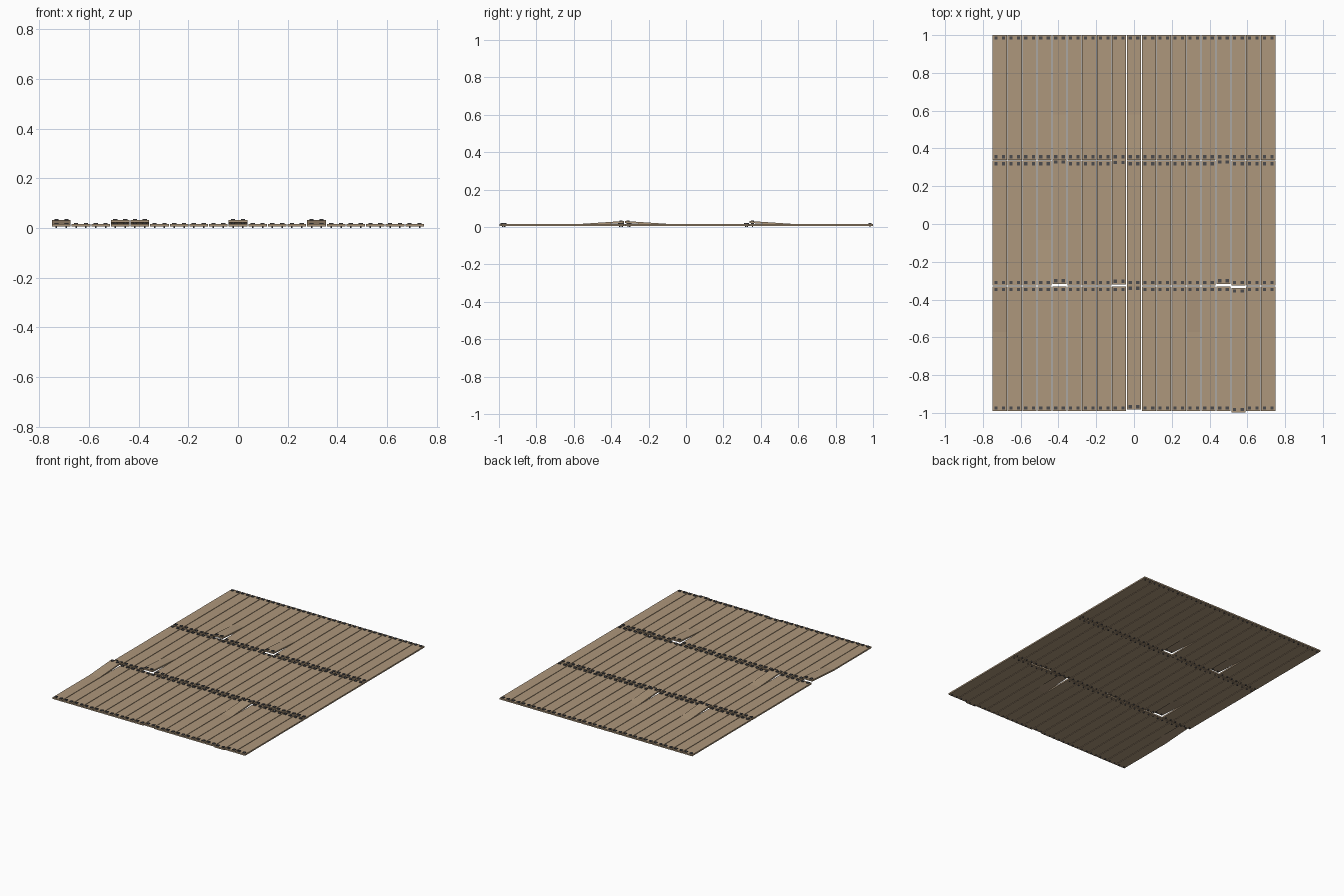
import bpy, bmesh

if "Cube" in bpy.data.objects:
    bpy.data.objects.remove(bpy.data.objects["Cube"])

COLS, PITCH, GAP = 19, 1.5 / 19, 0.004
ROWS = {"front": (-0.99, -0.331), "middle": (-0.326, 0.335), "back": (0.34, 1.0)}
Z0, Z1 = 0.006, 0.016
BEND, LIFT = 0.24, 0.016
# planks whose end has warped upward: (row, column) -> which end
WARPED = {("front", 0): 1, ("front", 13): 1, ("middle", 3): -1,
          ("back", 4): -1, ("back", 9): -1}
# planks that slid along their length
SLID = {("middle", 4): 0.009, ("middle", 8): 0.007, ("middle", 15): 0.009,
        ("front", 9): 0.007, ("front", 16): -0.008}


def material(name, color):
    m = bpy.data.materials.new(name)
    m.diffuse_color = (*color, 1)
    m.use_nodes = True
    m.node_tree.nodes["Principled BSDF"].inputs["Base Color"].default_value = m.diffuse_color
    return m


wood = material("wood", (0.42, 0.31, 0.2))
iron = material("dark_iron", (0.07, 0.07, 0.075))


def to_object(bm, name, mat):
    bmesh.ops.recalc_face_normals(bm, faces=bm.faces)
    me = bpy.data.meshes.new(name)
    bm.to_mesh(me)
    bm.free()
    me.materials.append(mat)
    ob = bpy.data.objects.new(name, me)
    bpy.context.collection.objects.link(ob)
    return ob


def lift(y, y0, y1, end):
    """Height added by the warp at position y along a plank."""
    if not end:
        return 0
    d = y1 - y if end > 0 else y - y0
    return LIFT * max(0, 1 - d / BEND)


def box(bm, x, y, z, sx, sy, sz):
    vs = bmesh.ops.create_cube(bm, size=1)["verts"]
    for v in vs:
        v.co = (x + v.co.x * sx, y + v.co.y * sy, z + v.co.z * sz)


nails = bmesh.new()
for row, (a, b) in ROWS.items():
    for c in range(COLS):
        s = SLID.get((row, c), 0)
        end = WARPED.get((row, c), 0)
        y0, y1 = a + s, b + s
        x = -0.75 + (c + 0.5) * PITCH
        w = PITCH / 2 - GAP / 2

        # plank: a cross-section swept along y, with a crease where it warps
        ys = [y0, y1]
        if end:
            ys.insert(1, y1 - BEND if end > 0 else y0 + BEND)
        bm = bmesh.new()
        rings = []
        for y in ys:
            h = lift(y, y0, y1, end)
            rings.append([bm.verts.new((x + px, y, pz + h)) for px, pz in
                          ((-w, Z0), (w, Z0), (w, Z1), (-w, Z1))])
        for p, q in zip(rings, rings[1:]):
            for i in range(4):
                j = (i + 1) % 4
                bm.faces.new((p[i], p[j], q[j], q[i]))
        bm.faces.new(rings[0])
        bm.faces.new(rings[-1])
        to_object(bm, f"{row}_plank_{c + 1}", wood)

        # two square-headed nails through each end
        for y in (y0 + 0.016, y1 - 0.016):
            h = lift(y, y0, y1, end)
            for dx in (-0.02, 0.02):
                box(nails, x + dx, y, Z1 + 0.002 + h, 0.017, 0.017, 0.006)
                box(nails, x + dx, y, 0.008 + h, 0.006, 0.006, 0.016)
to_object(nails, "nails", iron)
